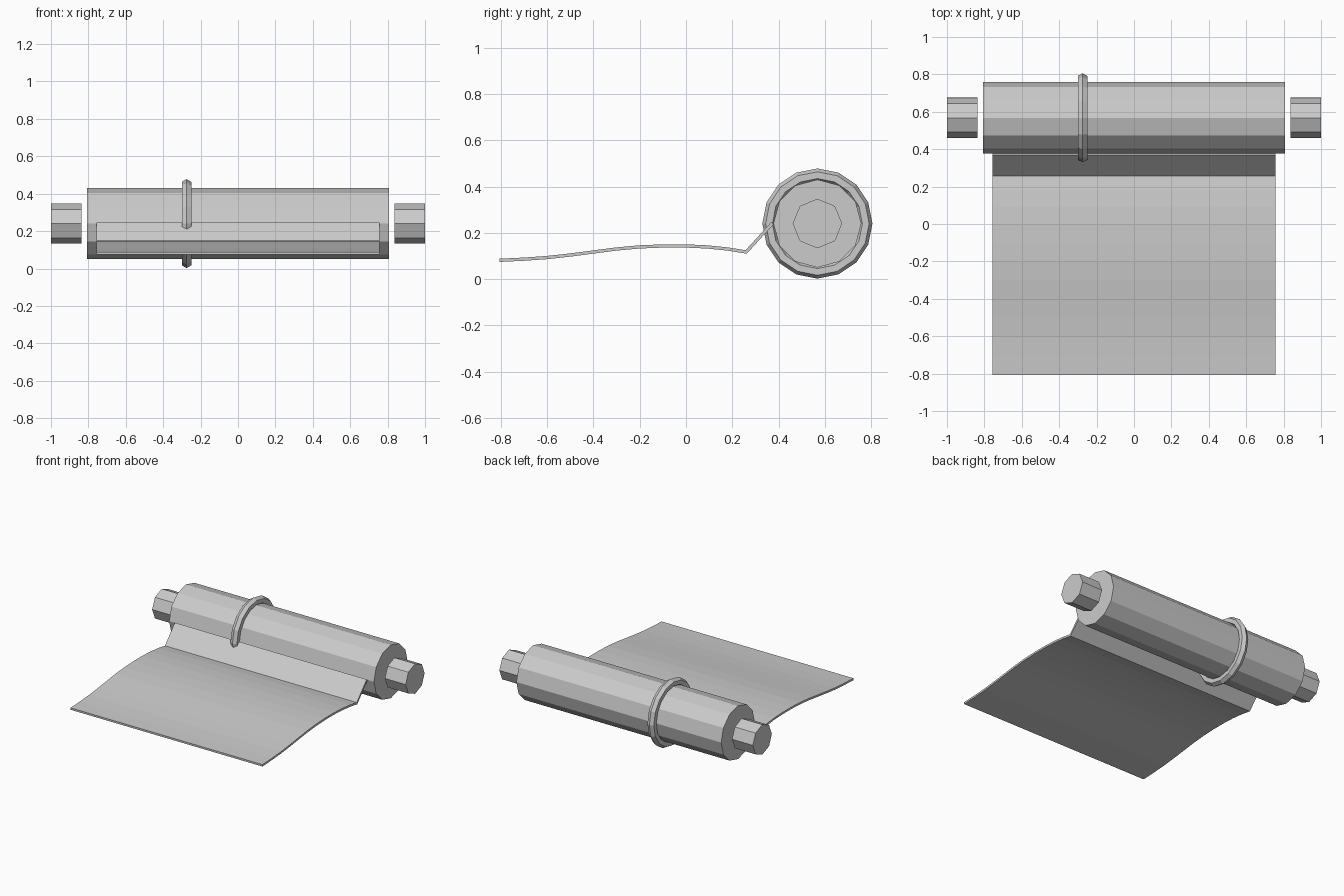
import bpy
import math
from mathutils import Matrix

if "Cube" in bpy.data.objects:
    bpy.data.objects.remove(bpy.data.objects["Cube"], do_unlink=True)

AXIS_Y, AXIS_Z = 0.568, 0.24

grey = bpy.data.materials.new("plain_grey")
grey.use_nodes = True
grey.diffuse_color = (0.6, 0.6, 0.6, 1)
grey.node_tree.nodes["Principled BSDF"].inputs["Base Color"].default_value = (0.6, 0.6, 0.6, 1)


def finish(obj, name):
    obj.name = name
    obj.data.materials.append(grey)
    return obj


def lay_along_x(obj):
    obj.data.transform(Matrix.Rotation(math.pi / 2, 4, "Y"))


def rod(name, x, length, radius, sides):
    bpy.ops.mesh.primitive_cylinder_add(vertices=sides, radius=radius, depth=length,
                                        location=(x, AXIS_Y, AXIS_Z))
    obj = finish(bpy.context.object, name)
    lay_along_x(obj)


# Rolled part and the two handle ends
rod("paper_roll", 0, 1.616, 0.19, 12)
for side, sign in (("left", 1), ("right", -1)):
    rod(side + "_handle", sign * 0.918, 0.164, 0.107, 8)

# Binding ring around the roll
bpy.ops.mesh.primitive_torus_add(major_radius=0.209, minor_radius=0.029,
                                 major_segments=16, minor_segments=6,
                                 location=(-0.275, AXIS_Y, AXIS_Z))
ring = finish(bpy.context.object, "binding_ring")
lay_along_x(ring)

# Unrolled sheet: a wavy strip with a fold up to the roll
profile = [(-0.806, 0.081), (-0.7, 0.086), (-0.6, 0.093), (-0.5, 0.104), (-0.4, 0.117),
           (-0.3, 0.13), (-0.2, 0.139), (-0.1, 0.143), (0, 0.143), (0.09, 0.139),
           (0.18, 0.13), (0.26, 0.117), (0.374, 0.242)]
HALF_WIDTH = 0.757
verts = [(x, y, z) for y, z in profile for x in (-HALF_WIDTH, HALF_WIDTH)]
faces = [(2 * i, 2 * i + 1, 2 * i + 3, 2 * i + 2) for i in range(len(profile) - 1)]
mesh = bpy.data.meshes.new("unrolled_sheet")
mesh.from_pydata(verts, [], faces)
sheet = bpy.data.objects.new("unrolled_sheet", mesh)
bpy.context.collection.objects.link(sheet)
finish(sheet, "unrolled_sheet")
solid = sheet.modifiers.new("thickness", "SOLIDIFY")
solid.thickness = 0.014
solid.offset = 0
solid.use_even_offset = True
